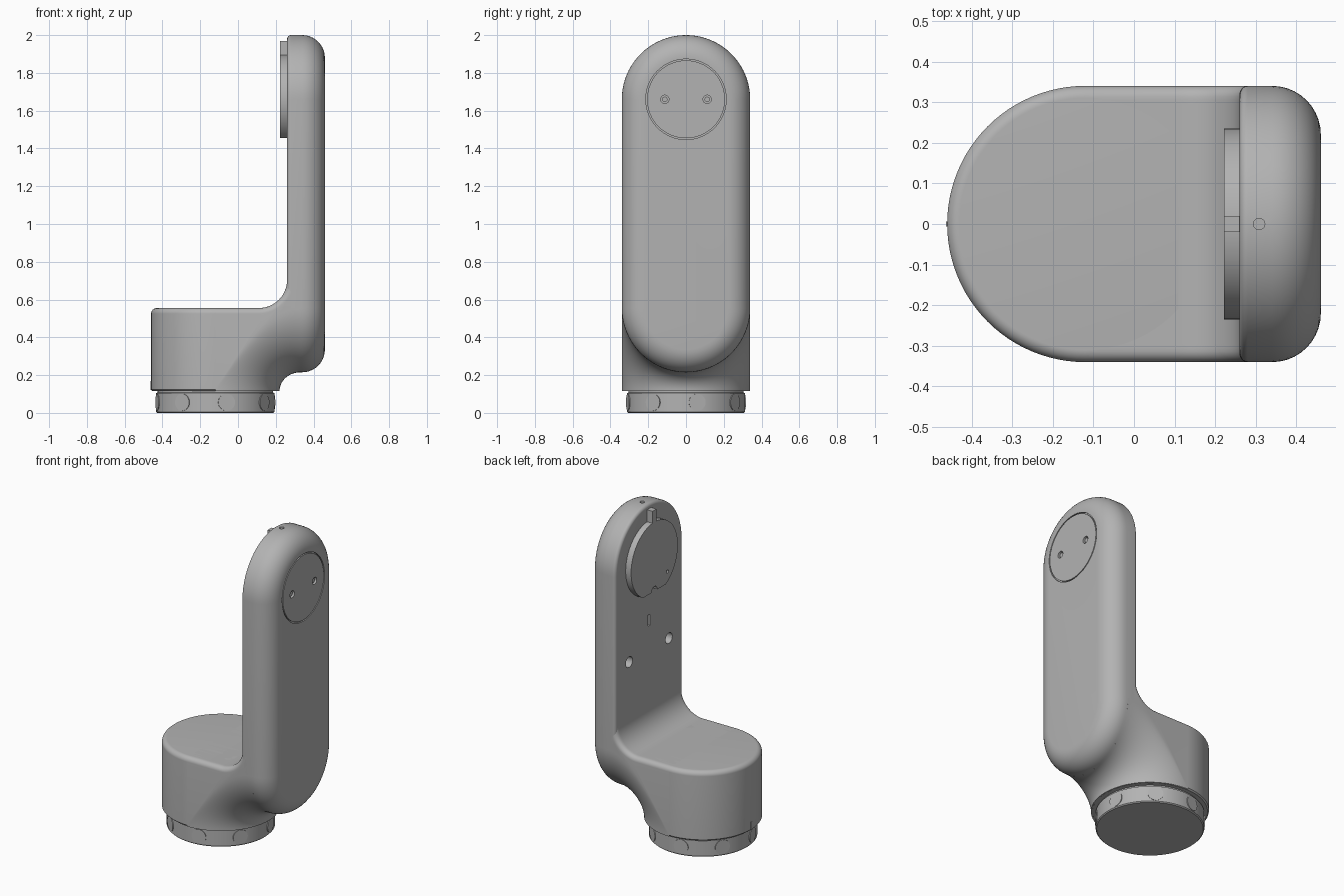
import bpy, bmesh
from math import sin, cos, pi, sqrt, hypot, radians
from mathutils import Matrix, Vector

if "Cube" in bpy.data.objects:
    bpy.data.objects.remove(bpy.data.objects["Cube"])

grey = bpy.data.materials.new("satin_grey")
grey.use_nodes = True
COLOUR = (0.45, 0.45, 0.45, 1)
grey.diffuse_color = COLOUR
grey.node_tree.nodes["Principled BSDF"].inputs["Base Color"].default_value = COLOUR

R = 0.34                  # half width of arm and base
CX = -0.12                # base axis
LOW, TOP = 0.115, 0.555   # base bottom and top
HEAD = 1.66               # centre of the arm's upper end
INNER, OUTER = 0.26, 0.46
EDGE = 0.03


def make(name, bm):
    bmesh.ops.recalc_face_normals(bm, faces=bm.faces)
    mesh = bpy.data.meshes.new(name)
    bm.to_mesh(mesh)
    bm.free()
    obj = bpy.data.objects.new(name, mesh)
    bpy.context.collection.objects.link(obj)
    mesh.materials.append(grey)
    return obj


def loft(name, rings):
    """Skin closed rings of equal length and cap both ends."""
    bm = bmesh.new()
    rows = [[bm.verts.new(p) for p in ring] for ring in rings]
    for a, b in zip(rows, rows[1:]):
        for i in range(len(a)):
            j = (i + 1) % len(a)
            bm.faces.new((a[i], a[j], b[j], b[i]))
    bm.faces.new(rows[0])
    bm.faces.new(rows[-1])
    return make(name, bm)


def rod(name, centre, radius, depth, axis, sides=32):
    bm = bmesh.new()
    turn = Vector(axis).to_track_quat('Z', 'Y').to_matrix().to_4x4()
    bmesh.ops.create_cone(bm, cap_ends=True, segments=sides, radius1=radius, radius2=radius,
                          depth=depth, matrix=Matrix.Translation(centre) @ turn)
    return make(name, bm)


def box(name, centre, size):
    bm = bmesh.new()
    bmesh.ops.create_cube(bm, size=1, matrix=Matrix.Translation(centre) @ Matrix.Diagonal((*size, 1)))
    return make(name, bm)


def combine(obj, other, operation='DIFFERENCE'):
    mod = obj.modifiers.new("combine", 'BOOLEAN')
    mod.object, mod.operation, mod.solver = other, operation, 'EXACT'
    bpy.context.view_layer.objects.active = obj
    bpy.ops.object.modifier_apply(modifier=mod.name)
    bpy.data.objects.remove(other)


def circle(radius, z, n=96):
    return [(CX + radius * cos(2 * pi * i / n), radius * sin(2 * pi * i / n), z) for i in range(n)]


def stadium(x, inset):
    r, n = R - inset, 40
    upper = [(x, r * cos(pi * i / n), HEAD + r * sin(pi * i / n)) for i in range(n + 1)]
    lower = [(x, -r * cos(pi * i / n), TOP - r * sin(pi * i / n)) for i in range(n + 1)]
    return upper + lower


# Upright arm: tight inner edge, generous outer edge
ROUND, SMALL = 0.12, 0.02
steps = [radians(90 * k / 10) for k in range(11)]
rings = [stadium(INNER + SMALL * (1 - sin(a)), SMALL * (1 - cos(a))) for a in reversed(steps)]
rings += [stadium(OUTER - ROUND * (1 - sin(a)), ROUND * (1 - cos(a))) for a in steps]
arm = loft("arm", rings)

# Round base with softened top edge
base_rings = [circle(R - 0.008, LOW), circle(R, LOW + 0.008)]
base_rings += [circle(R - EDGE * (1 - cos(a)), TOP - EDGE * (1 - sin(a))) for a in steps]
base = loft("base", base_rings)


# Shoulder: lengthwise sections blending base into arm above and below
def shoulder_section(y):
    over = max(0, abs(y) - (R - EDGE))
    drop = EDGE - sqrt(max(0, EDGE ** 2 - over ** 2))
    bend, bx = 0.15, INNER - 0.15
    top = [(CX, TOP - drop)]
    for k in range(17):
        a = radians(90 * k / 16)
        top.append((bx + (bend + drop) * sin(a), TOP + bend - (bend + drop) * cos(a)))
    end = 0.33
    top.append((end, TOP + bend))
    chord = sqrt(max(0, R * R - y * y))
    rim = TOP - chord
    reach, fall = hypot(end - CX, y) - R, rim - LOW
    under = []
    for k in range(25):
        x = CX + chord + (end - CX - chord) * (1 - sin(radians(90 * k / 24)))
        d = min(1, max(0, (hypot(x - CX, y) - R) / reach))
        under.append((x, rim - fall * (1 - sqrt(1 - (1 - d) ** 2))))
    return [(x, y, z) for x, z in top + under + [(CX, LOW + 0.01)]]


shoulder = loft("shoulder", [shoulder_section(R * sin(radians(-90 + 3.75 * i))) for i in range(49)])

# Outer round cover: groove and two screw holes
groove = rod("groove_cutter", (OUTER, 0, HEAD), 0.213, 0.02, (1, 0, 0), 64)
combine(groove, rod("groove_core", (OUTER, 0, HEAD), 0.206, 0.1, (1, 0, 0), 64))
combine(arm, groove)
for side in (-1, 1):
    combine(arm, rod("cutter", (OUTER, side * 0.112, HEAD), 0.022, 0.05, (1, 0, 0)))
    screw = rod("cover_screw", (OUTER - 0.018, side * 0.112, HEAD), 0.014, 0.02, (1, 0, 0))
    # Mounting holes on the inner face
    combine(arm, rod("cutter", (INNER, side * 0.2, 1.07), 0.034, 0.12, (1, 0, 0)))

# Slot on the inner face and pinhole at the crown
combine(arm, box("cutter", (INNER, 0, 1.26), (0.06, 0.02, 0.07)))
combine(arm, rod("cutter", (0.308, 0, 2.0), 0.014, 0.06, (0, 0, 1)))

# Inner mounting disc with top key and trimmed lower edge
disc = rod("mount_disc", (0.2425, 0, HEAD), 0.235, 0.041, (1, 0, 0), 72)
combine(disc, box("cutter", (0.24, 0, 1.405), (0.1, 0.5, 0.1)))
combine(disc, rod("cutter", (0.24, 0, 1.455), 0.03, 0.1, (1, 0, 0)))
combine(disc, rod("cutter", (0.222, -0.13, 1.53), 0.01, 0.02, (1, 0, 0)))
key = box("mount_key", (0.2425, 0, 1.92), (0.041, 0.04, 0.1))

# Turning knob with recessed collar and finger pads
KNOB = 0.313
knob = loft("knob", [circle(KNOB - 0.006, 0), circle(KNOB, 0.006), circle(KNOB, 0.104), circle(KNOB - 0.008, 0.108),
                     circle(KNOB - 0.008, LOW + 0.01)])
for i in range(8):
    a = radians(11 + 45 * i)
    out = Vector((cos(a), sin(a), 0))
    rod("finger_pad", Vector((CX, 0, 0.056)) + out * (KNOB - 0.004), 0.045, 0.012, out)

# Index mark at the foot of the base
box("index_mark", (CX - R, 0, 0.145), (0.006, 0.012, 0.05))

# Smooth shading with crisp edges
bpy.ops.object.select_all(action='DESELECT')
for obj in bpy.context.collection.objects:
    if obj.type == 'MESH' and grey.name in obj.data.materials:
        obj.select_set(True)
        bpy.context.view_layer.objects.active = obj
bpy.ops.object.shade_smooth_by_angle(angle=radians(35))
